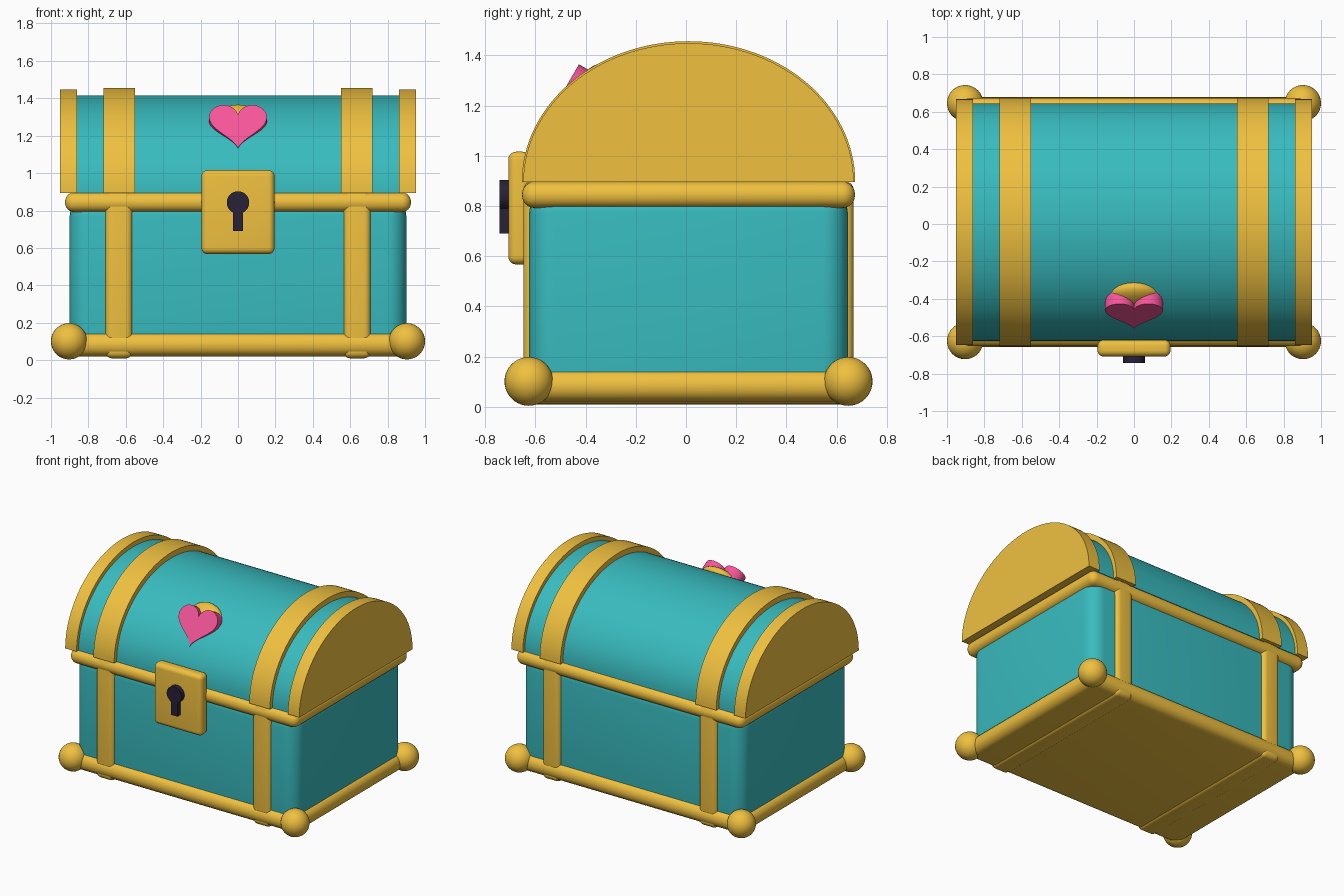
import bpy, bmesh, math
from mathutils import Vector, Matrix

if "Cube" in bpy.data.objects:
    bpy.data.objects.remove(bpy.data.objects["Cube"])

CY = 0.01  # chest centre line in y


def material(name, rgb):
    m = bpy.data.materials.new(name)
    m.diffuse_color = (*rgb, 1)
    m.use_nodes = True
    m.node_tree.nodes["Principled BSDF"].inputs["Base Color"].default_value = m.diffuse_color
    return m


TEAL = material("teal", (0.04, 0.50, 0.52))
GOLD = material("gold", (0.87, 0.53, 0.05))
PINK = material("pink", (0.92, 0.09, 0.32))
DARK = material("dark", (0.022, 0.015, 0.04))


def finish(name, bm, mat, angle=40):
    bmesh.ops.recalc_face_normals(bm, faces=bm.faces)
    me = bpy.data.meshes.new(name)
    bm.to_mesh(me)
    bm.free()
    me.materials.append(mat)
    ob = bpy.data.objects.new(name, me)
    bpy.context.collection.objects.link(ob)
    bpy.ops.object.select_all(action='DESELECT')
    ob.select_set(True)
    bpy.context.view_layer.objects.active = ob
    bpy.ops.object.shade_smooth_by_angle(angle=math.radians(angle))
    return ob


def box(name, lo, hi, mat, bevel=0.0):
    lo, hi = Vector(lo), Vector(hi)
    bm = bmesh.new()
    bmesh.ops.create_cube(bm, size=1, matrix=Matrix.Translation((lo + hi) / 2)
                          @ Matrix.Diagonal((*(hi - lo), 1)))
    if bevel:
        bmesh.ops.bevel(bm, geom=bm.edges[:], offset=bevel, segments=6,
                        profile=0.5, affect='EDGES')
    return finish(name, bm, mat)


def prism(name, points, depth, mat, matrix=Matrix()):
    """Extrude a closed outline of 3D points along the vector depth."""
    bm = bmesh.new()
    face = bm.faces.new([bm.verts.new(p) for p in points])
    ext = bmesh.ops.extrude_face_region(bm, geom=[face])
    verts = [v for v in ext["geom"] if isinstance(v, bmesh.types.BMVert)]
    bmesh.ops.translate(bm, verts=verts, vec=depth)
    bm.transform(matrix)
    return finish(name, bm, mat)


def ball(name, matrix, mat):
    bm = bmesh.new()
    bmesh.ops.create_uvsphere(bm, u_segments=32, v_segments=20, radius=1, matrix=matrix)
    return finish(name, bm, mat)


def dome(name, x0, x1, ry, rz, mat):
    """Half-elliptic barrel section of the lid."""
    n = 64
    pts = [(x0, CY + ry * math.cos(math.pi * i / n), 0.895 + rz * math.sin(math.pi * i / n))
           for i in range(n + 1)]
    return prism(name, pts, (x1 - x0, 0, 0), mat)


# Body, base and rim
box("body", (-0.9, CY - 0.635, 0.021), (0.9, CY + 0.635, 0.87), TEAL, 0.1)
box("base", (-0.93, CY - 0.668, 0.02), (0.93, CY + 0.668, 0.147), GOLD, 0.06)
box("rim", (-0.925, CY - 0.663, 0.792), (0.925, CY + 0.663, 0.897), GOLD, 0.05)

# Lid barrel
dome("lid", -0.88, 0.88, 0.635, 0.52, TEAL)

# Mirrored straps, lid bands, lid ends and corner balls
for side, s in (("left", -1), ("right", 1)):
    box(f"{side}_strap", (s * 0.637 - 0.073, CY - 0.658, 0.01),
        (s * 0.637 + 0.073, CY + 0.658, 0.898), GOLD, 0.035)
    dome(f"{side}_lid_band", s * 0.55, s * 0.718, 0.664, 0.561, GOLD)
    dome(f"{side}_lid_end", s * 0.86, s * 0.952, 0.658, 0.553, GOLD)
    for end, t in (("front", -1), ("back", 1)):
        ball(f"{end}_{side}_corner_ball",
             Matrix.Translation((s * 0.903, CY + t * 0.636, 0.101))
             @ Matrix.Diagonal((0.097, 0.097, 0.097, 1)), GOLD)

# Lock plate and keyhole
box("lock_plate", (-0.195, -0.708, 0.567), (0.195, -0.62, 1.016), GOLD, 0.032)
circle = [(0.06 * math.cos(a), -0.743, 0.843 + 0.06 * math.sin(a))
          for a in (2 * math.pi * i / 40 for i in range(40))]
prism("keyhole_round", circle, (0, 0.06, 0), DARK)
box("keyhole_slot", (-0.026, -0.742, 0.69), (0.026, -0.685, 0.84), DARK)

# Heart emblem leaning back on the lid, with a gold boss behind it
tilt = Matrix.Rotation(math.radians(-30), 4, 'X')
heart = []
for i in range(64):
    a = 2 * math.pi * i / 64
    v = 13 * math.cos(a) - 5 * math.cos(2 * a) - 2 * math.cos(3 * a) - math.cos(4 * a)
    heart.append((0.155 * math.sin(a) ** 3, 0, 0.0093 * v))
prism("heart", heart, (0, 0.09, 0), PINK, Matrix.Translation((0, -0.482, 1.268)) @ tilt)
ball("heart_boss", Matrix.Translation((0, -0.40, 1.237)) @ tilt
     @ Matrix.Diagonal((0.15, 0.06, 0.145, 1)), GOLD)
